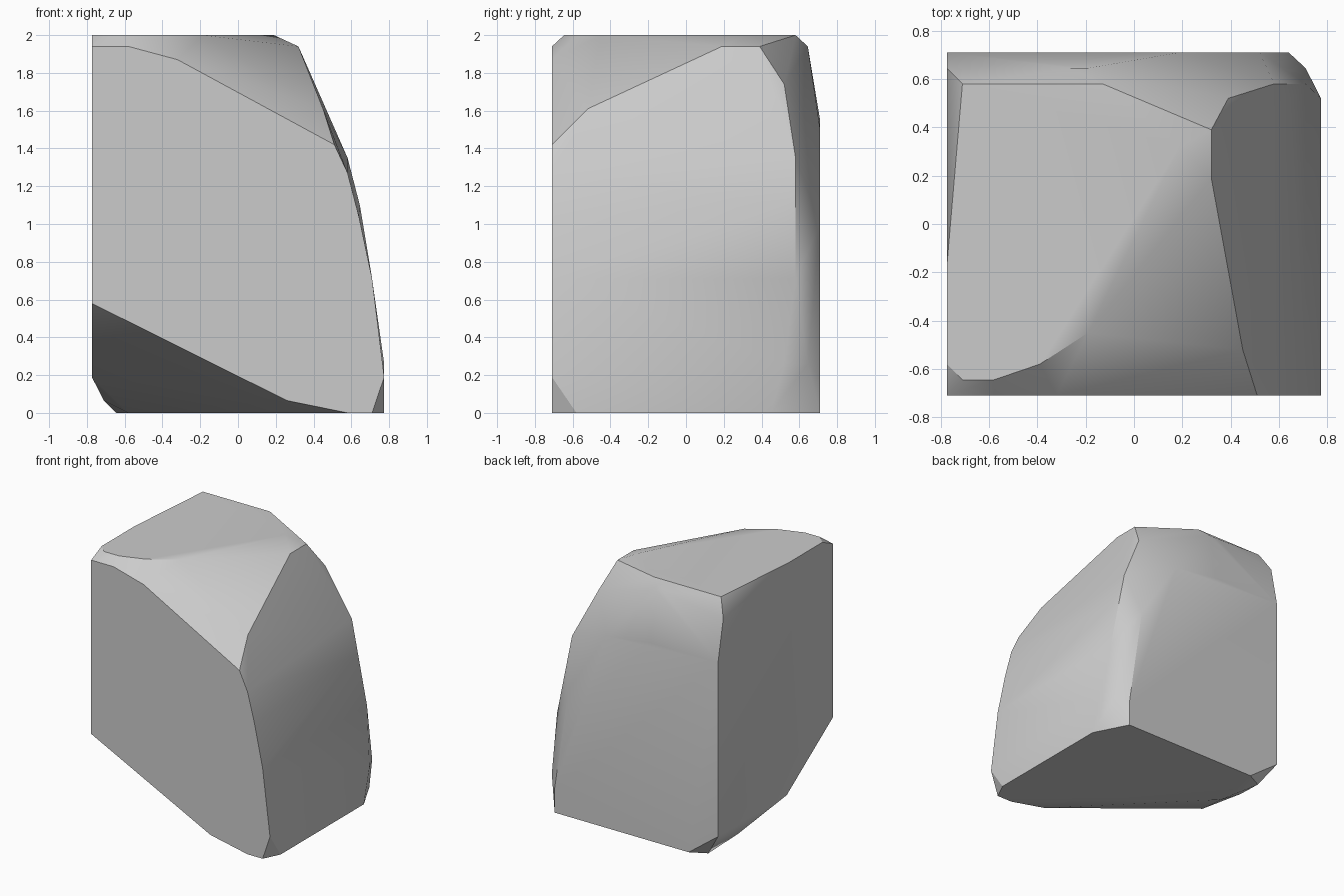
import bpy
import bmesh
import math

cube = bpy.data.objects.get("Cube")
if cube:
    bpy.data.objects.remove(cube, do_unlink=True)

# Grey stone
stone = bpy.data.materials.new("stone grey")
stone.use_nodes = True
colour = (0.6, 0.6, 0.6, 1)
stone.diffuse_color = colour
stone.node_tree.nodes["Principled BSDF"].inputs["Base Color"].default_value = colour

W, D, H = 0.774, 0.71, 2.0  # half width, half depth, height


def on_plane(axis, value, pairs):
    """Place outline corners on a plane across the given axis."""
    result = []
    for a, b in pairs:
        p = [a, b]
        p.insert(axis, value)
        result.append(p)
    return result


# Front face outline (x, z)
corners = on_plane(1, -D, [(-W, 1.94), (-.58, 1.94), (-.32, 1.87), (.51, 1.42), (.58, 1.27),
                           (.64, 1.04), (.71, .71), (W, .19), (.71, 0), (.58, 0),
                           (.26, .065), (-W, .58)])
# Back face outline (x, z)
corners += on_plane(1, D, [(-W, 1.55), (-.19, 1.55), (.19, 1.5), (.52, 1), (.64, .19),
                           (.64, 0), (-.52, 0), (-W, .19)])
# Top face outline (x, y)
corners += on_plane(2, H, [(-W, -.58), (-.71, -.645), (-.58, -.645), (-.39, -.58), (-.19, -.45),
                           (.19, .32), (-.13, .58), (-.71, .58), (-W, -.17)])
# Base outline (x, y)
corners += on_plane(2, 0, [(W, -.58), (W, .45), (-.645, .645), (-.58, .3)])
# Worn edges of the sloping side, the back corners and the undercut
corners += [(.45, -.52, 1.61), (.32, .19, 1.94), (.32, .39, 1.94), (.39, .52, 1.74),
            (.58, .58, 1.35), (.645, .52, 1.1), (.71, .58, .71), (W, .52, .26),
            (.71, .645, .26), (-.26, .645, 1.94), (-.19, .645, 1.94),
            (-W, .645, 1.87), (-W, -.14, .19), (-.71, .37, .065)]

# Wrap the corners into one solid boulder
bm = bmesh.new()
for p in corners:
    bm.verts.new(p)
hull = bmesh.ops.convex_hull(bm, input=bm.verts)
spare = {v for v in hull["geom_interior"] + hull["geom_unused"]
         if isinstance(v, bmesh.types.BMVert)}
bmesh.ops.delete(bm, geom=list(spare), context='VERTS')
bmesh.ops.dissolve_limit(bm, angle_limit=math.radians(1), verts=bm.verts, edges=bm.edges)
bmesh.ops.recalc_face_normals(bm, faces=bm.faces)
mesh = bpy.data.meshes.new("boulder")
bm.to_mesh(mesh)
bm.free()
mesh.materials.append(stone)

boulder = bpy.data.objects.new("boulder", mesh)
bpy.context.collection.objects.link(boulder)
bpy.ops.object.select_all(action='DESELECT')
boulder.select_set(True)
bpy.context.view_layer.objects.active = boulder
bpy.ops.object.shade_smooth_by_angle(angle=math.radians(30))
